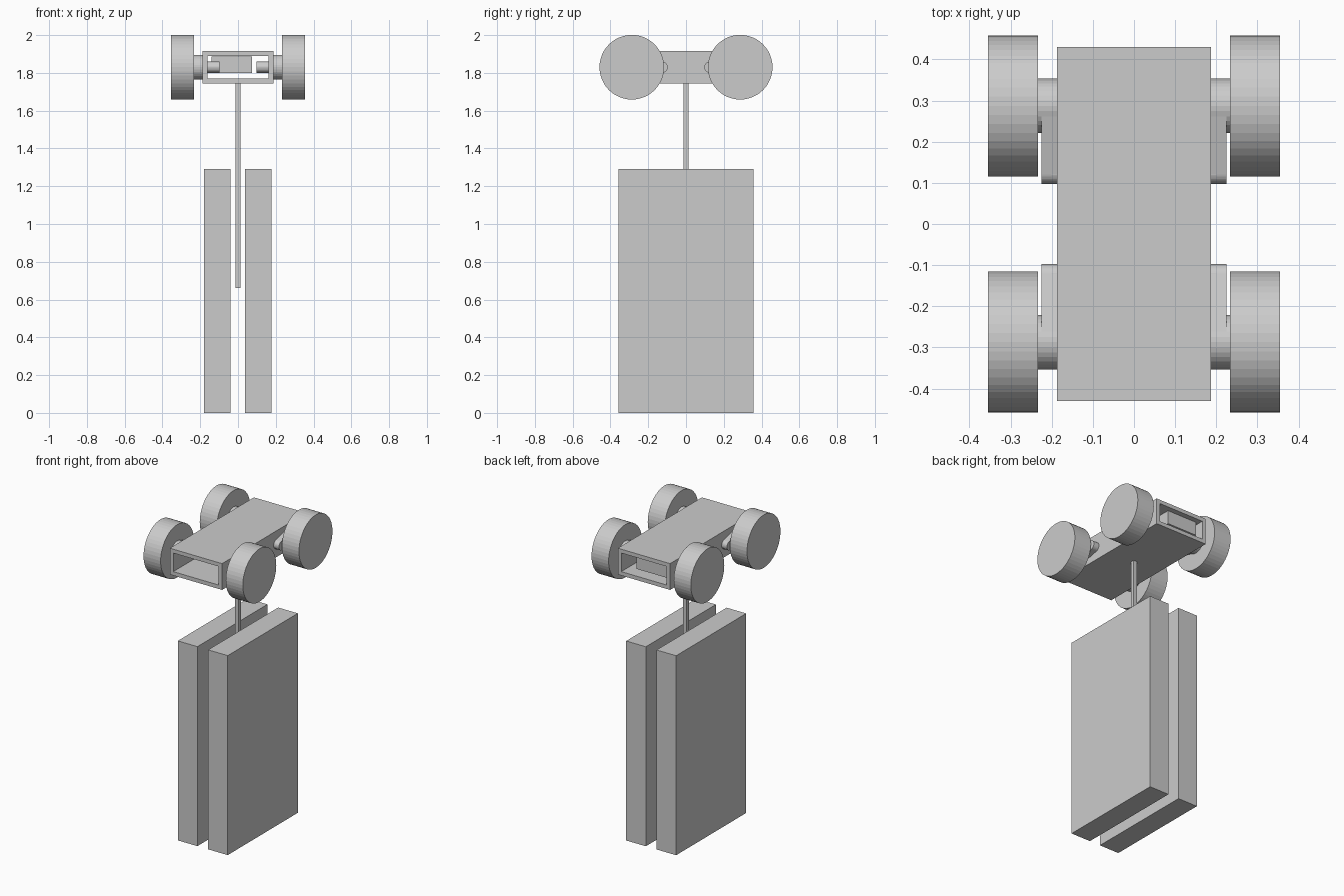
import bpy, bmesh, math

if "Cube" in bpy.data.objects:
    bpy.data.objects.remove(bpy.data.objects["Cube"], do_unlink=True)

grey = bpy.data.materials.new("plain grey")
grey.use_nodes = True
grey.diffuse_color = (0.6, 0.6, 0.6, 1)
grey.node_tree.nodes["Principled BSDF"].inputs["Base Color"].default_value = (0.6, 0.6, 0.6, 1)

AXLE_Z = 1.83
AXLE_Y = 0.287
MOTOR_Y = 0.127


def finish(name, bm):
    bmesh.ops.recalc_face_normals(bm, faces=bm.faces)
    mesh = bpy.data.meshes.new(name)
    bm.to_mesh(mesh)
    bm.free()
    mesh.materials.append(grey)
    obj = bpy.data.objects.new(name, mesh)
    bpy.context.collection.objects.link(obj)
    return obj


def box(name, low, high, open_ends=False):
    bm = bmesh.new()
    bmesh.ops.create_cube(bm, size=1)
    for v in bm.verts:
        for i in range(3):
            v.co[i] = low[i] if v.co[i] < 0 else high[i]
    if open_ends:
        bm.normal_update()
        ends = [f for f in bm.faces if abs(f.normal.y) > 0.9]
        bmesh.ops.delete(bm, geom=ends, context='FACES')
    return finish(name, bm)


def prism(name, profile, x0, x1):
    """Extrude a (y, z) outline along x."""
    bm = bmesh.new()
    face = bm.faces.new([bm.verts.new((x0, y, z)) for y, z in profile])
    side = bmesh.ops.extrude_face_region(bm, geom=[face])["geom"]
    moved = [g for g in side if isinstance(g, bmesh.types.BMVert)]
    bmesh.ops.translate(bm, verts=moved, vec=(x1 - x0, 0, 0))
    if not face.is_valid or len(bm.faces) < len(profile) + 2:
        bm.faces.new([v for v in bm.verts if v not in moved])
    return finish(name, bm)


def arc(y, radius, start, end, steps, sy=1):
    """Outline points; zero is straight up, growing towards the middle."""
    angles = [start + (end - start) * i / steps for i in range(steps + 1)]
    return [(sy * (y - radius * math.sin(t)), AXLE_Z + radius * math.cos(t)) for t in angles]


def circle(y, radius, sides):
    return arc(y, radius, 0, 2 * math.pi, sides)[:-1]


# Hollow chassis, open at both ends
chassis = box("chassis", (-0.187, -0.43, 1.745), (0.187, 0.43, 1.915), open_ends=True)
wall = chassis.modifiers.new("wall", 'SOLIDIFY')
wall.thickness = 0.025
wall.offset = -1
wall.use_even_offset = True

# Battery box inside the rear half
box("battery", (-0.14, 0.17, 1.80), (0.075, 0.40, 1.887))

# Wheels, hubs, motor shafts and tapered drive covers
tilt = math.asin((0.065 - 0.03) / (AXLE_Y - MOTOR_Y))
for sx, side in ((1, "left"), (-1, "right")):
    for sy, end in ((-1, "front"), (1, "rear")):
        tag = f"_{end}_{side}"
        prism("wheel" + tag, circle(sy * AXLE_Y, 0.171, 48), sx * 0.233, sx * 0.355)
        prism("hub" + tag, circle(sy * AXLE_Y, 0.066, 32), sx * 0.18, sx * 0.234)
        prism("motor_shaft" + tag, circle(sy * MOTOR_Y, 0.03, 24), sx * 0.098, sx * 0.2)
        cover = arc(MOTOR_Y, 0.03, tilt, math.pi - tilt, 14, sy)
        cover += arc(AXLE_Y, 0.065, math.pi - tilt, 2 * math.pi + tilt, 20, sy)
        prism("drive_cover" + tag, cover, sx * 0.18, sx * 0.225)

# Square post hanging between the two slabs
box("post", (-0.013, -0.013, 0.66), (0.013, 0.013, 1.75))
box("slab_left", (0.037, -0.358, 0), (0.177, 0.358, 1.29))
box("slab_right", (-0.18, -0.358, 0), (-0.04, 0.358, 1.29))
